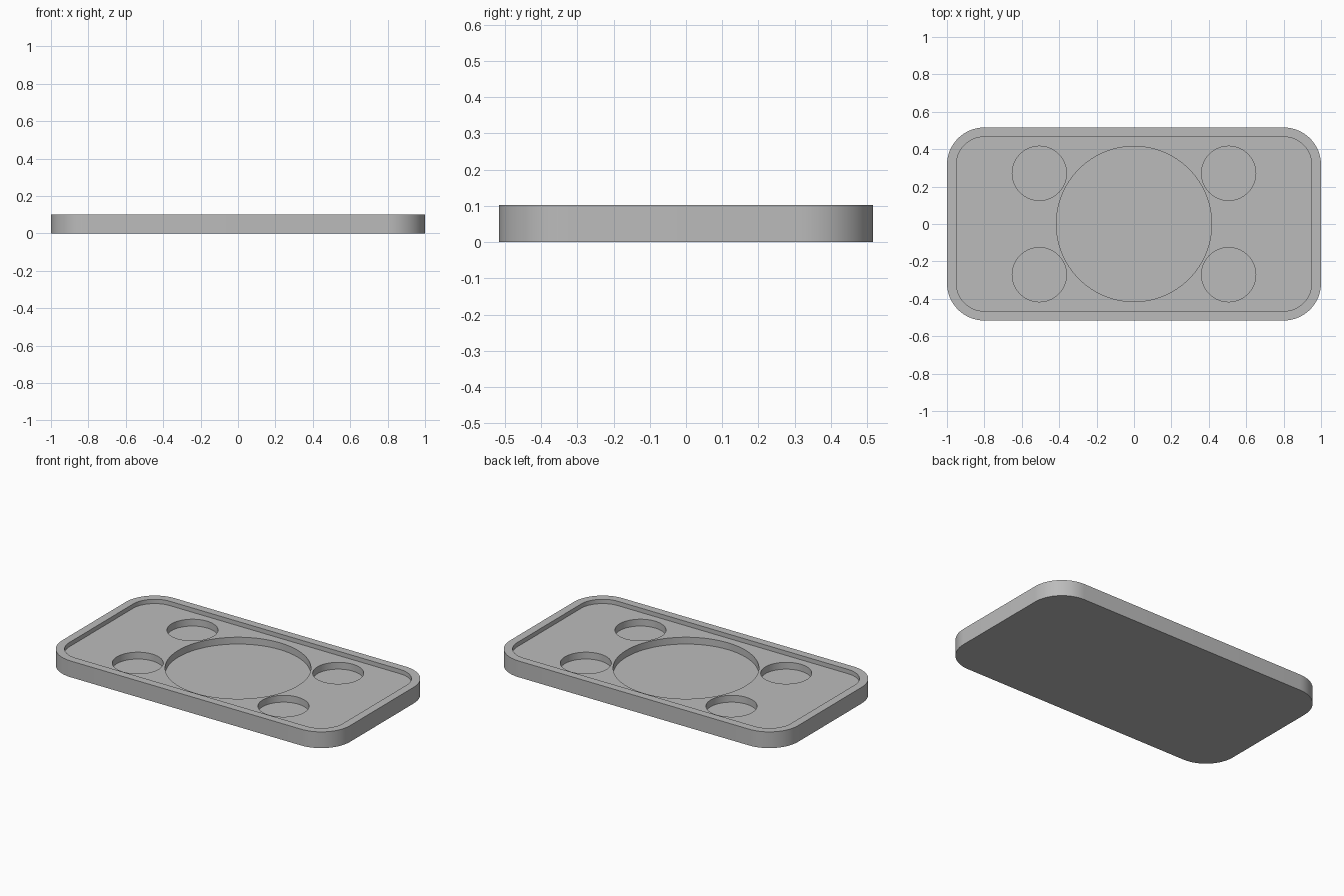
import bpy, bmesh, math

if "Cube" in bpy.data.objects:
    bpy.data.objects.remove(bpy.data.objects["Cube"])

HEIGHT, FLOOR, CUP_FLOOR = 0.102, 0.075, 0.032


def rounded_outline(hx, hy, r, seg):
    """Rounded rectangle; a circle when hx == hy == r."""
    pts = []
    for i, (sx, sy) in enumerate([(1, 1), (-1, 1), (-1, -1), (1, -1)]):
        for k in range(seg + 1):
            a = math.pi / 2 * (i + k / seg)
            p = (sx * (hx - r) + r * math.cos(a), sy * (hy - r) + r * math.sin(a))
            if not pts or math.dist(p, pts[-1]) > 1e-6:
                pts.append(p)
    if math.dist(pts[0], pts[-1]) < 1e-6:
        pts.pop()
    return pts


def prism(name, outline, z0, z1, cx=0, cy=0):
    bm = bmesh.new()
    face = bm.faces.new([bm.verts.new((x + cx, y + cy, z0)) for x, y in outline])
    top = bmesh.ops.extrude_face_region(bm, geom=[face])
    verts = [g for g in top["geom"] if isinstance(g, bmesh.types.BMVert)]
    bmesh.ops.translate(bm, verts=verts, vec=(0, 0, z1 - z0))
    bmesh.ops.recalc_face_normals(bm, faces=bm.faces)
    mesh = bpy.data.meshes.new(name)
    bm.to_mesh(mesh)
    bm.free()
    ob = bpy.data.objects.new(name, mesh)
    bpy.context.collection.objects.link(ob)
    return ob


grey = bpy.data.materials.new("plain_grey")
grey.diffuse_color = (0.5, 0.5, 0.5, 1)
grey.use_nodes = True
grey.node_tree.nodes["Principled BSDF"].inputs["Base Color"].default_value = grey.diffuse_color

# Slab with rounded corners
tray = prism("tray", rounded_outline(1.0, 0.516, 0.2, 16), 0, HEIGHT)
tray.data.materials.append(grey)

# Shallow recess inside the rim, one large round well and four small ones
cutters = [
    prism("recess_cutter", rounded_outline(0.95, 0.466, 0.15, 16), FLOOR, 0.2),
    prism("large_well_cutter", rounded_outline(0.415, 0.415, 0.415, 24), CUP_FLOOR, 0.2),
]
for sx in (-1, 1):
    for sy in (-1, 1):
        cutters.append(prism("small_well_cutter", rounded_outline(0.145, 0.145, 0.145, 16),
                             CUP_FLOOR, 0.2, sx * 0.506, sy * 0.271))

bpy.context.view_layer.objects.active = tray
tray.select_set(True)
for c in cutters:
    c.hide_render = True
    mod = tray.modifiers.new("cut", 'BOOLEAN')
    mod.operation, mod.solver, mod.object = 'DIFFERENCE', 'EXACT', c
    bpy.ops.object.modifier_apply(modifier=mod.name)
for c in cutters:
    bpy.data.objects.remove(c, do_unlink=True)

bpy.ops.object.shade_smooth_by_angle(angle=math.radians(30))
